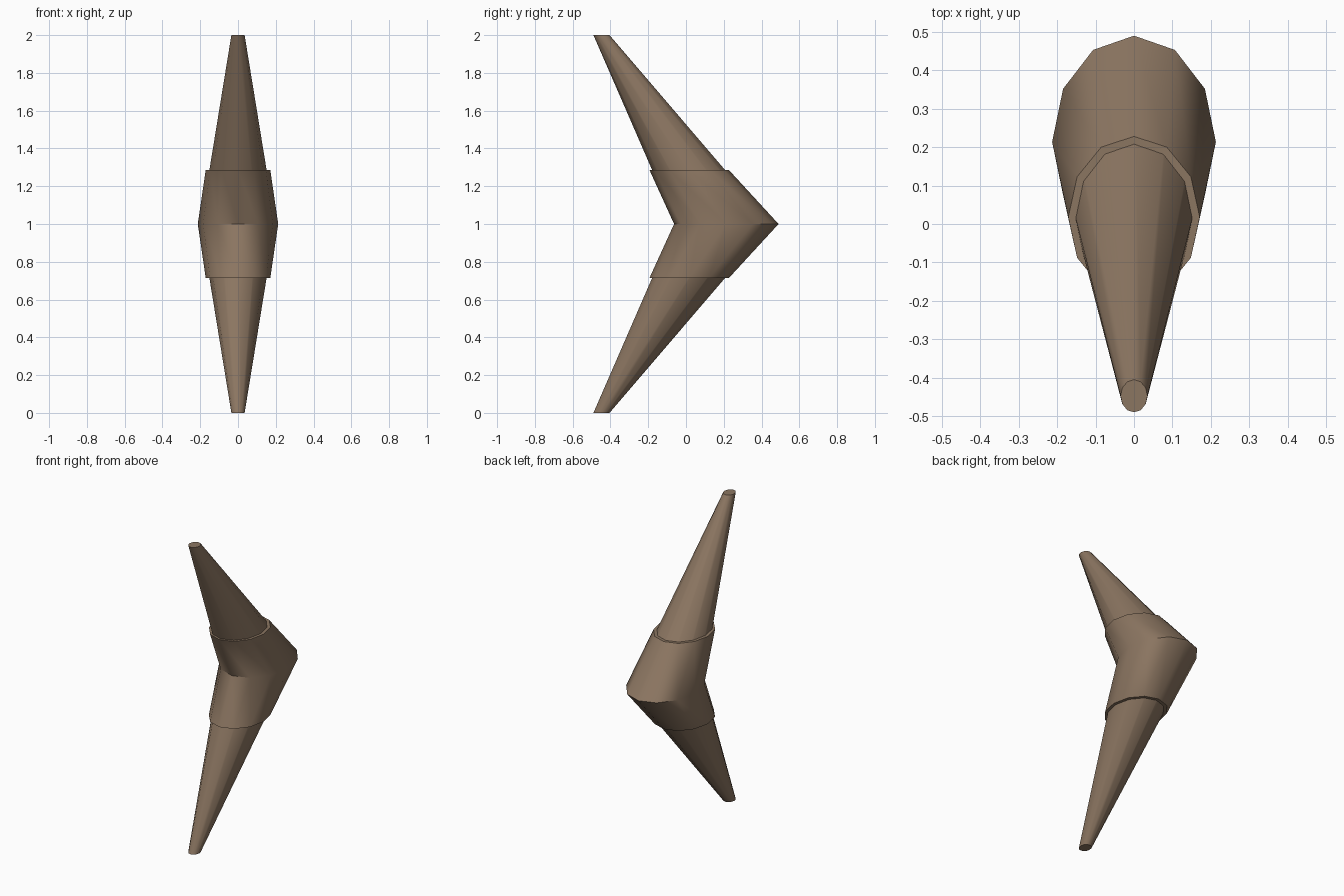
import bpy, bmesh, math

if "Cube" in bpy.data.objects:
    bpy.data.objects.remove(bpy.data.objects["Cube"])

wood = bpy.data.materials.new("brown wood")
wood.diffuse_color = (0.26, 0.18, 0.12, 1)
wood.use_nodes = True
wood.node_tree.nodes["Principled BSDF"].inputs["Base Color"].default_value = wood.diffuse_color
SIDES = 12


def loft(name, sections):
    """Skin horizontal oval sections (z, y_min, y_max, half_width), capped at both ends."""
    bm = bmesh.new()
    rings = []
    for z, y0, y1, w in sections:
        cy, ry = (y0 + y1) / 2, (y1 - y0) / 2
        rings.append([bm.verts.new((w * math.sin(2 * math.pi * i / SIDES),
                                    cy + ry * math.cos(2 * math.pi * i / SIDES), z))
                      for i in range(SIDES)])
    for a, b in zip(rings, rings[1:]):
        for i in range(SIDES):
            j = (i + 1) % SIDES
            bm.faces.new((a[i], a[j], b[j], b[i]))
    bm.faces.new(rings[0])
    bm.faces.new(rings[-1])
    bmesh.ops.recalc_face_normals(bm, faces=bm.faces)
    mesh = bpy.data.meshes.new(name)
    bm.to_mesh(mesh)
    bm.free()
    mesh.materials.append(wood)
    ob = bpy.data.objects.new(name, mesh)
    bpy.context.collection.objects.link(ob)
    bpy.ops.object.select_all(action='DESELECT')
    ob.select_set(True)
    bpy.context.view_layer.objects.active = ob
    bpy.ops.object.shade_smooth_by_angle(angle=math.radians(40))
    return ob


# Tapered arms, mirrored about the bend at z = 1
tip = (-0.49, -0.405, 0.035)
root = (-0.055, 0.452, 0.198)
loft("lower_arm", [(0, *tip), (1, *root)])
loft("upper_arm", [(1, *root), (2, *tip)])

# Slightly thicker grip sleeve wrapped around the bend
end = (-0.193, 0.228, 0.171)
loft("grip_sleeve", [(0.715, *end), (1, -0.063, 0.49, 0.213), (1.285, *end)])
